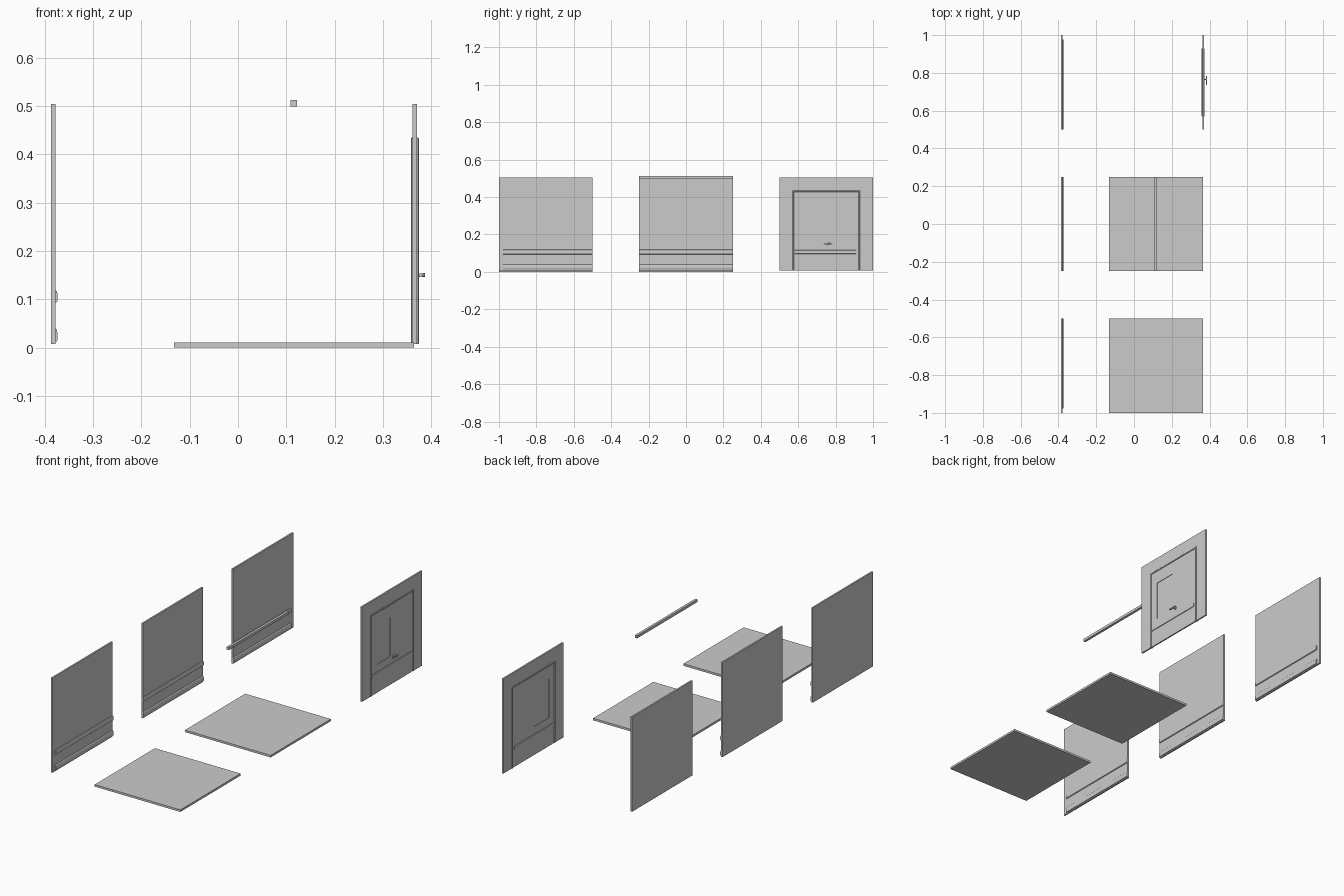
import bpy, bmesh, math

if "Cube" in bpy.data.objects:
    bpy.data.objects.remove(bpy.data.objects["Cube"])


def make_object(name, bm):
    bmesh.ops.recalc_face_normals(bm, faces=bm.faces[:])
    mesh = bpy.data.meshes.new(name)
    bm.to_mesh(mesh)
    bm.free()
    ob = bpy.data.objects.new(name, mesh)
    bpy.context.collection.objects.link(ob)
    return ob


def extrude(name, points, direction):
    """Prism from one closed outline of 3D points."""
    bm = bmesh.new()
    face = bm.faces.new([bm.verts.new(p) for p in points])
    res = bmesh.ops.extrude_face_region(bm, geom=[face], use_keep_orig=True)
    verts = [g for g in res["geom"] if isinstance(g, bmesh.types.BMVert)]
    bmesh.ops.translate(bm, verts=verts, vec=direction)
    return make_object(name, bm)


def box(name, x0, x1, y0, y1, z0, z1):
    return extrude(name, [(x0, y0, z0), (x1, y0, z0), (x1, y1, z0), (x0, y1, z0)],
                   (0, 0, z1 - z0))


def moulding(name, x, profile, y0, y1):
    """Sweep an (offset, z) profile along y."""
    return extrude(name, [(x + o, y0, z) for o, z in profile], (0, y1 - y0, 0))


def knob(name, x0, x1, y, z, radius):
    bm = bmesh.new()
    bmesh.ops.create_cone(bm, cap_ends=True, segments=12, radius1=radius,
                          radius2=radius * 0.8, depth=x1 - x0)
    ob = make_object(name, bm)
    ob.location = ((x0 + x1) / 2, y, z)
    ob.rotation_euler = (0, math.pi / 2, 0)
    return ob


# Plain walls with skirting and chair rail
WALL_X0, WALL_X1 = -0.387, -0.3785
SKIRTING = [(-0.001, 0.012), (0.003, 0.013), (0.005, 0.017), (0.005, 0.028),
            (0.003, 0.037), (-0.001, 0.041)]
RAIL = [(-0.001, 0.092), (0.004, 0.095), (0.005, 0.100), (0.005, 0.110),
        (0.003, 0.117), (-0.001, 0.119)]
walls = [("front_corner", -1, -0.5, -0.978, -0.5),
         ("middle", -0.25, 0.25, -0.25, 0.25),
         ("back_corner", 0.5, 1, 0.5, 0.978)]
for label, y0, y1, t0, t1 in walls:
    box(label + "_wall", WALL_X0, WALL_X1, y0, y1, 0.007, 0.505)
    moulding(label + "_skirting", WALL_X1, SKIRTING, t0, t1)
    moulding(label + "_rail", WALL_X1, RAIL, t0, t1)

# Floor and ceiling tiles, ceiling beam
box("floor_tile", -0.133, 0.365, -0.25, 0.25, 0, 0.011)
box("ceiling_tile", -0.133, 0.365, -1, -0.5, 0, 0.011)
box("ceiling_beam", 0.109, 0.122, -0.25, 0.25, 0.499, 0.513)


def arch(x, y0, y1, top, width):
    """Outline of an upside-down U in the yz plane."""
    a, b, t = y0 + width[0], y1 - width[1], top - width[2]
    return [(x, y0, 0.007), (x, y0, top), (x, y1, top), (x, y1, 0.007),
            (x, b, 0.007), (x, b, t), (x, a, t), (x, a, 0.007)]


# Door wall and door frame
extrude("door_wall", arch(0.362, 0.5, 1, 0.505, (0.073, 0.073, 0.074)), (0.0085, 0, 0))
frame = extrude("door_frame", arch(0.358, 0.57, 0.93, 0.435, (0.007, 0.007, 0.007)),
                (0.0165, 0, 0))
bevel = frame.modifiers.new("bevel", "BEVEL")
bevel.width = 0.0015
bevel.segments = 1

# Door leaf around a thin window pane
LX0, LX1 = 0.3625, 0.370
W0, W1, WZ0, WZ1 = 0.62, 0.74, 0.155, 0.36
box("door_lower", LX0, LX1, 0.576, 0.924, 0.007, WZ0)
box("door_upper", LX0, LX1, 0.576, 0.924, WZ1, 0.429)
box("door_hinge_side", LX0, LX1, 0.576, W0, WZ0, WZ1)
box("door_handle_side", LX0, LX1, W1, 0.924, WZ0, WZ1)
box("window_pane", 0.3652, 0.3672, W0, W1, WZ0, WZ1)

# Kick rails on both door faces
for label, x, s in (("inner", LX0, -1), ("outer", LX1, 1)):
    moulding(label + "_door_rail", x,
             [(-0.001 * s, 0.096), (0.003 * s, 0.098), (0.003 * s, 0.115),
              (-0.001 * s, 0.118)], 0.58, 0.91)

# Door handle
knob("handle_rose", 0.369, 0.374, 0.765, 0.150, 0.008)
knob("handle_stem", 0.373, 0.386, 0.765, 0.150, 0.0035)
extrude("handle_lever", [(0.382, 0.735, 0.148), (0.382, 0.775, 0.146), (0.382, 0.783, 0.150),
                         (0.382, 0.775, 0.154), (0.382, 0.735, 0.152)], (0.005, 0, 0))
